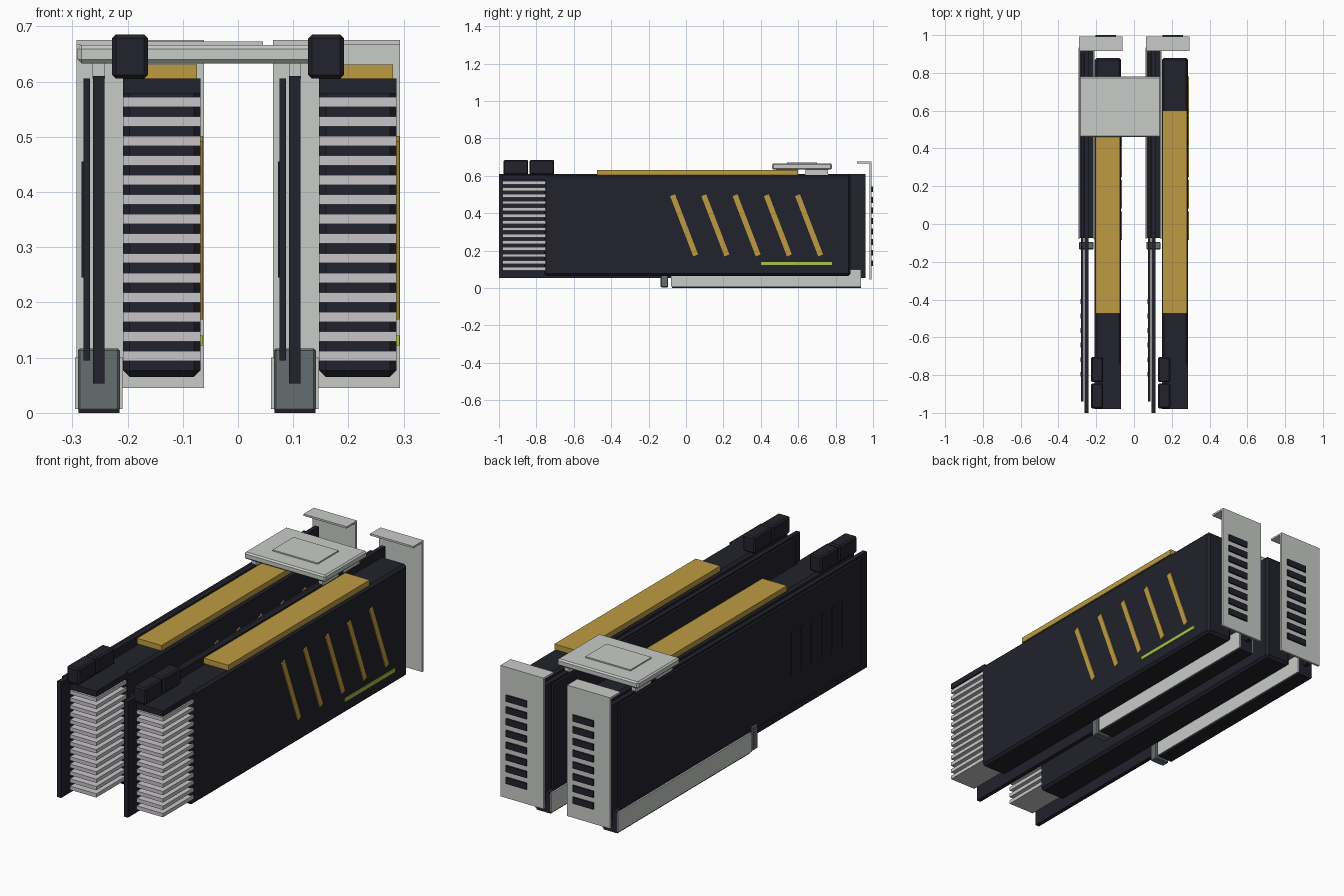
import bpy
import bmesh
from math import radians
from mathutils import Matrix, Vector

cube = bpy.data.objects.get("Cube")
if cube:
    bpy.data.objects.remove(cube, do_unlink=True)


def material(name, r, g, b):
    mat = bpy.data.materials.new(name)
    mat.use_nodes = True
    mat.diffuse_color = (r, g, b, 1)
    mat.node_tree.nodes["Principled BSDF"].inputs["Base Color"].default_value = (r, g, b, 1)
    return mat


DARK = material("charcoal", .016, .016, .025)
STEEL = material("light steel", .58, .6, .58)
FIN = material("fin aluminium", .58, .56, .58)
GOLD = material("gold", .51, .33, .055)
GREEN = material("lime green", .4, .55, .06)
GREY = material("slate grey", .133, .15, .156)


def box(name, x, y, z, mat, bevel=0, tilt=0):
    """Box from (min, max) pairs, optionally chamfered and tilted about x."""
    size = [b - a for a, b in (x, y, z)]
    centre = Vector([(a + b) / 2 for a, b in (x, y, z)])
    bm = bmesh.new()
    bmesh.ops.create_cube(bm, size=1, matrix=Matrix.Diagonal((*size, 1)))
    if bevel:
        bmesh.ops.bevel(bm, geom=bm.edges[:], offset=bevel, segments=1, affect='EDGES')
    bmesh.ops.rotate(bm, verts=bm.verts, matrix=Matrix.Rotation(radians(tilt), 3, 'X'))
    mesh = bpy.data.meshes.new(name)
    bm.to_mesh(mesh)
    bm.free()
    mesh.materials.append(mat)
    obj = bpy.data.objects.new(name, mesh)
    obj.location = centre
    bpy.context.collection.objects.link(obj)
    return obj


def span(centre, width):
    return centre - width / 2, centre + width / 2


def card(side, dx):
    """One expansion card with its socket; dx is the x of its board centre."""
    def part(name, x, *args, **kw):
        return box(f"{side}_{name}", (x[0] + dx, x[1] + dx), *args, **kw)

    body = (.044, .184)

    # Circuit board and backplate
    part("circuit_board", span(0, .021), (-1, .96), (.053, .61), DARK)
    part("backplate", (-.028, -.016), (-.94, .9), (.095, .605), DARK)
    for i in range(6):
        part(f"backplate_slit_{i}", (-.031, -.028), span(-.41 - i * .077, .025), (.245, .455), DARK)

    # Shroud, exposed fins and the cover above them
    part("shroud", body, (-.76, .88), (.065, .605), DARK, bevel=.012)
    part("fin_cover", body, (-.98, -.74), (.578, .605), DARK)
    for i in range(14):
        part(f"fin_{i}", body, (-.98, -.75), span(.103 + i * .0354, .018), FIN)

    # Gold top strip and side trim
    part("top_strip", (.047, .178), (-.475, .6), (.605, .631), GOLD)
    for i in range(5):
        part(f"slash_{i}", (.183, .189), span(-.01 + i * .167, .028), span(.335, .345), GOLD, tilt=21)
    part("accent_bar", (.183, .189), (.4, .78), (.122, .14), GREEN)

    # Power sockets
    for i in range(2):
        part(f"power_socket_{i}", (.024, .089), span(-.91 + i * .139, .133), (.605, .685), DARK, bevel=.007)

    # End bracket with its folded lip and vents
    plate = (-.04, .19)
    part("bracket", plate, (.982, .993), (.045, .675), STEEL)
    part("bracket_lip", plate, (.915, .985), (.666, .675), STEEL)
    for i in range(8):
        part(f"vent_{i}", (.047, .157), (.992, 1), span(.132 + i * .0565, .031), DARK)

    # Socket below the board, with steel side walls and a latch
    part("socket", span(0, .074), (-.075, .935), (0, .1), DARK)
    for name, x in (("outer", -.04), ("inner", .04)):
        part(f"socket_wall_{name}", span(x, .006), (-.08, .935), (.007, .1), STEEL)
    part("socket_latch", span(0, .076), (-.135, -.095), (.003, .117), GREY, bevel=.004)

    # Feet of the bridge
    for i, y in enumerate((.54, .70)):
        part(f"bridge_foot_{i}", span(0, .022), span(y, .12), (.605, .64), STEEL)


CARDS = {"right": -.252, "left": .103}
for side, dx in CARDS.items():
    card(side, dx)

# Bridge joining both cards
middle = sum(CARDS.values()) / 2
box("bridge", span(middle, .432), (.46, .78), (.633, .666), STEEL, bevel=.007)
box("bridge_inset", span(middle, .24), (.54, .7), (.665, .672), STEEL)
